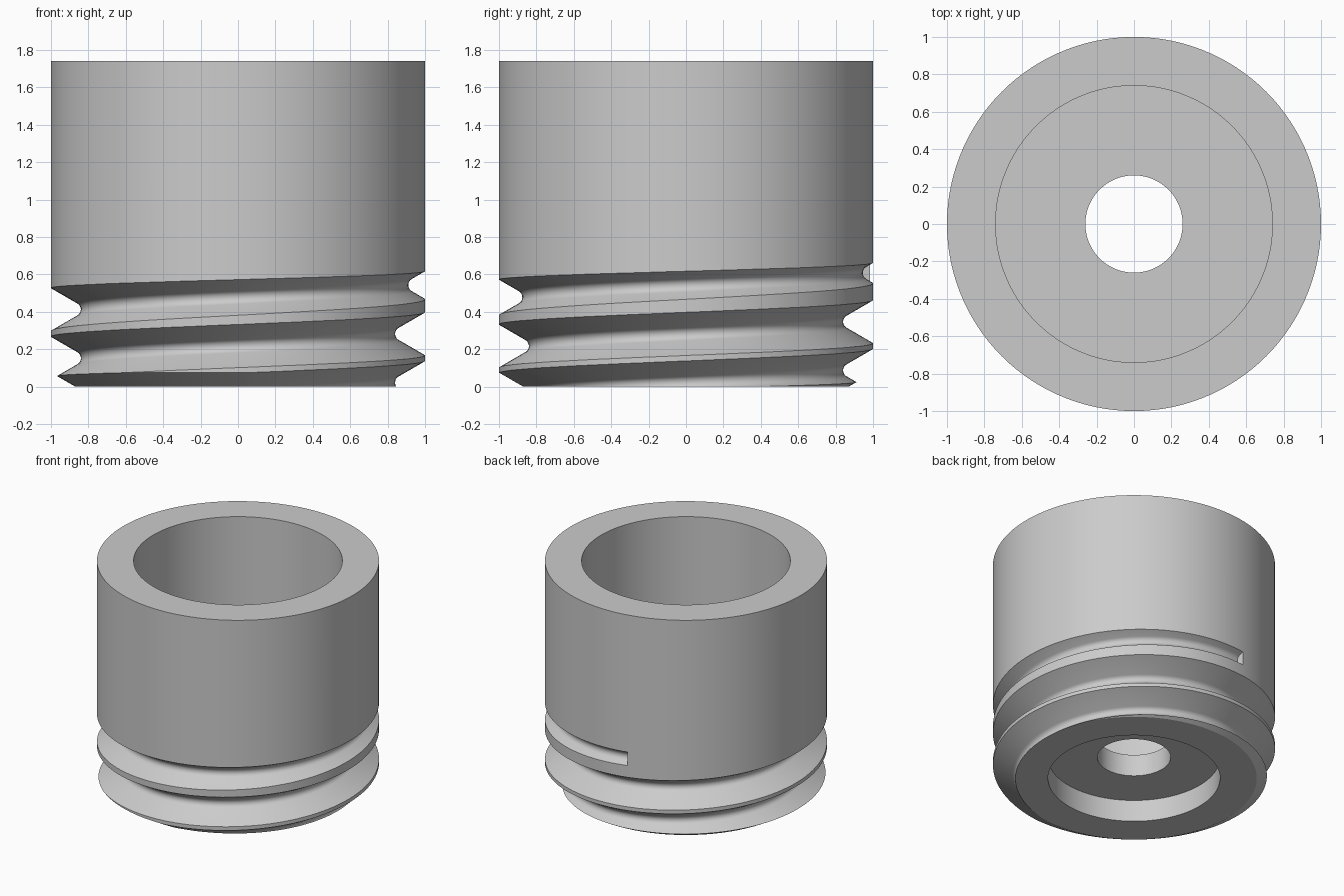
import bpy, bmesh
from math import radians, sin, cos, tan

cube = bpy.data.objects.get("Cube")
if cube:
    bpy.data.objects.remove(cube, do_unlink=True)

SEGMENTS = 120
STEP = 360 / SEGMENTS
PITCH = 0.26
TAN30 = tan(radians(30))


def sweep(name, rings, closed):
    """Skin a list of equal cross-sections, as a closed loop or with end caps."""
    bm = bmesh.new()
    loops = [[bm.verts.new(p) for p in ring] for ring in rings]
    count = len(loops[0])
    pairs = list(zip(loops, loops[1:]))
    if closed:
        pairs.append((loops[-1], loops[0]))
    else:
        bm.faces.new(loops[0])
        bm.faces.new(loops[-1])
    for a, b in pairs:
        for i in range(count):
            j = (i + 1) % count
            bm.faces.new((a[i], a[j], b[j], b[i]))
    bmesh.ops.recalc_face_normals(bm, faces=bm.faces[:])
    mesh = bpy.data.meshes.new(name)
    bm.to_mesh(mesh)
    bm.free()
    obj = bpy.data.objects.new(name, mesh)
    bpy.context.collection.objects.link(obj)
    return obj


def around(points, degrees):
    """Place (radius, height) points at an angle about the z axis."""
    a = radians(degrees)
    return [(r * cos(a), r * sin(a), z) for r, z in points]


# Body: cup with a central hole, underside recess and chamfered foot
profile = [(0.61, 0), (0.87, 0), (1, 0.13 * TAN30), (1, 1.74), (0.74, 1.74),
           (0.74, 0.34), (0.26, 0.34), (0.26, 0.17), (0.61, 0.17)]
body = sweep("threaded_cup",
             [around(profile, i * STEP) for i in range(SEGMENTS)], True)


# Thread groove: 60 degree V with a rounded root, running out at the top
def groove(degrees):
    z = 0.412 + PITCH * (degrees - 180) / 360
    shift = 0.105 * max(0, degrees - 180) / 270
    outer, apex, root = 1.015, 0.8 + shift, 0.04
    half = (outer - apex) * TAN30
    points = [(outer, z - half)]
    for k in range(9):
        t = radians(-60 + 15 * k)
        points.append((apex + 2 * root - root * cos(t), z + root * sin(t)))
    points.append((outer, z + half))
    return around(points, degrees)


START, END = -601.5, 460.5
steps = round((END - START) / STEP)
cutter = sweep("groove_cutter",
               [groove(START + i * STEP) for i in range(steps + 1)], False)
cutter.hide_render = True

# Cut the groove
cut = body.modifiers.new("thread", 'BOOLEAN')
cut.operation = 'DIFFERENCE'
cut.solver = 'EXACT'
cut.object = cutter
bpy.ops.object.select_all(action='DESELECT')
body.select_set(True)
bpy.context.view_layer.objects.active = body
bpy.ops.object.modifier_apply(modifier=cut.name)
bpy.data.objects.remove(cutter, do_unlink=True)

# Colour and shading
grey = bpy.data.materials.new("plain_grey")
grey.use_nodes = True
colour = (0.6, 0.6, 0.6, 1)
grey.diffuse_color = colour
grey.node_tree.nodes["Principled BSDF"].inputs["Base Color"].default_value = colour
body.data.materials.clear()
body.data.materials.append(grey)
bpy.ops.object.shade_smooth_by_angle(angle=radians(25))
